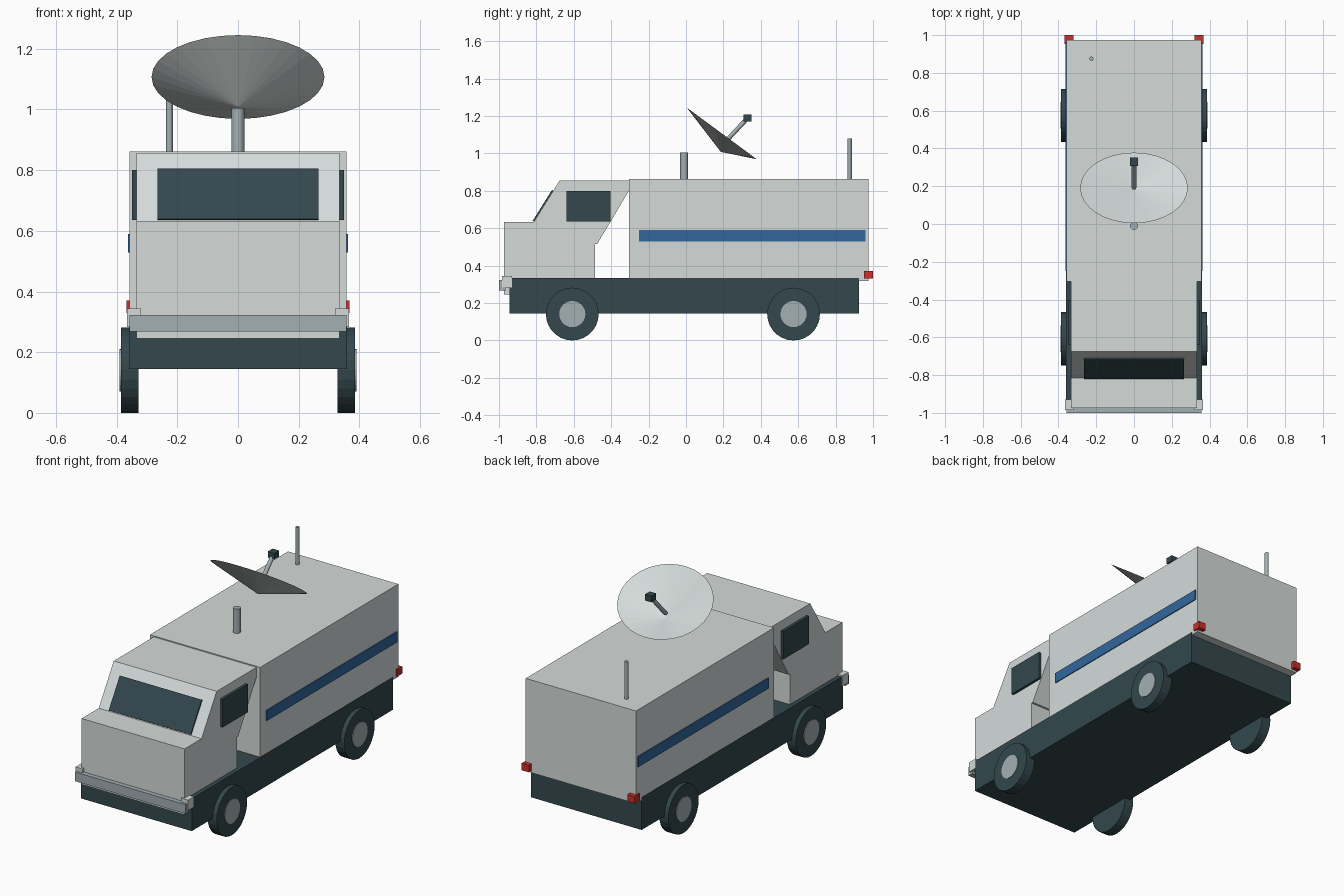
import bpy, bmesh, math
from mathutils import Vector

if "Cube" in bpy.data.objects:
    bpy.data.objects.remove(bpy.data.objects["Cube"], do_unlink=True)


def material(name, rgb):
    m = bpy.data.materials.new(name)
    m.use_nodes = True
    m.diffuse_color = (*rgb, 1)
    m.node_tree.nodes["Principled BSDF"].inputs["Base Color"].default_value = (*rgb, 1)
    return m


white = material("off white paint", (0.66, 0.71, 0.70))
dark = material("dark slate", (0.033, 0.064, 0.076))
blue = material("blue stripe", (0.032, 0.135, 0.34))
grey = material("grey metal", (0.37, 0.43, 0.45))
red = material("red lamp", (0.58, 0.03, 0.025))


def finish(name, bm, mat):
    mesh = bpy.data.meshes.new(name)
    bm.to_mesh(mesh)
    bm.free()
    mesh.materials.append(mat)
    ob = bpy.data.objects.new(name, mesh)
    bpy.context.collection.objects.link(ob)
    return ob


def box(name, x, y, z, mat):
    """Box from (low, high) pairs on each axis."""
    bm = bmesh.new()
    bmesh.ops.create_cube(bm, size=1)
    for v in bm.verts:
        v.co = [(a + b) / 2 + c * (b - a) for (a, b), c in zip((x, y, z), v.co)]
    return finish(name, bm, mat)


def rod(name, start, end, radius, mat, sides=16):
    """Cylinder between two points."""
    start, end = Vector(start), Vector(end)
    axis = end - start
    bm = bmesh.new()
    bmesh.ops.create_cone(bm, cap_ends=True, segments=sides, radius1=radius,
                          radius2=radius, depth=axis.length)
    turn = axis.to_track_quat("Z", "Y")
    for v in bm.verts:
        v.co = turn @ v.co + (start + end) / 2
    return finish(name, bm, mat)


def extrude_profile(name, profile, half_width, mat):
    """Side profile of (y, z) points extruded across x."""
    bm = bmesh.new()
    face = bm.faces.new([bm.verts.new((-half_width, y, z)) for y, z in profile])
    ext = bmesh.ops.extrude_face_region(bm, geom=[face])
    for v in ext["geom"]:
        if isinstance(v, bmesh.types.BMVert):
            v.co.x = half_width
    bmesh.ops.recalc_face_normals(bm, faces=bm.faces)
    return finish(name, bm, mat)


# Body
box("chassis", (-0.36, 0.36), (-0.943, 0.925), (0.145, 0.335), dark)
box("cargo_body", (-0.358, 0.358), (-0.305, 0.975), (0.318, 0.862), white)
extrude_profile("cab", [(-0.973, 0.245), (-0.973, 0.632), (-0.815, 0.632),
                        (-0.675, 0.856), (-0.305, 0.856), (-0.305, 0.80),
                        (-0.475, 0.515), (-0.487, 0.515), (-0.487, 0.245)], 0.334, white)

# Windscreen plate lying on the sloped cab front
slope = Vector((0, 0.14, 0.224)).normalized()
out = Vector((0, -slope.z, slope.y)) * 0.008
low = Vector((0, -0.813, 0.635))
high = low + slope * 0.195
extrude_profile("windscreen", [p.yz for p in (low, high, high + out, low + out)], 0.266, dark)

# Bumper
box("front_bumper", (-0.358, 0.358), (-1.0, -0.965), (0.268, 0.322), grey)

# Parts on both sides
for side, s in (("left", 1), ("right", -1)):
    def span(a, b):
        return tuple(sorted((a * s, b * s)))
    box(side + "_door_window", span(0.33, 0.349), (-0.64, -0.405), (0.635, 0.80), dark)
    box(side + "_stripe", span(0.355, 0.363), (-0.25, 0.96), (0.528, 0.59), blue)
    box(side + "_headlight", span(0.32, 0.366), (-0.985, -0.93), (0.283, 0.344), white)
    box(side + "_tail_light", span(0.32, 0.367), (0.952, 1.0), (0.33, 0.371), red)
    for end, y in (("front", -0.608), ("rear", 0.575)):
        rod(f"{side}_{end}_tyre", (0.328 * s, y, 0.141), (0.386 * s, y, 0.141), 0.141, dark, 28)
        rod(f"{side}_{end}_hub", (0.37 * s, y, 0.141), (0.39 * s, y, 0.141), 0.07, grey, 24)

# Roof mast and aerial
rod("dish_mast", (0, -0.01, 0.85), (0, -0.01, 1.005), 0.021, grey)
rod("aerial", (-0.226, 0.875, 0.85), (-0.226, 0.875, 1.08), 0.0115, grey, 12)

# Tilted elliptical dish, a shallow open cone
bm = bmesh.new()
apex = bm.verts.new((0, 0.186, 1.008))
centre, across, along = Vector((0, 0.191, 1.107)), Vector((0.285, 0, 0)), Vector((0, -0.187, 0.138))
count = 32
rim = []
for i in range(count):
    a = 2 * math.pi * i / count
    rim.append(bm.verts.new(centre + across * math.cos(a) + along * math.sin(a)))
for i in range(count):
    bm.faces.new((apex, rim[i - 1], rim[i]))
bm.normal_update()
for f in bm.faces:
    if f.normal.dot(centre - apex.co) < 0:
        f.normal_flip()
finish("dish", bm, white)

# Feed arm and receiver
rod("feed_arm", (0, 0.19, 1.04), (0, 0.33, 1.19), 0.012, grey, 12)
box("feed_receiver", (-0.021, 0.021), (0.307, 0.351), (1.171, 1.207), dark)
